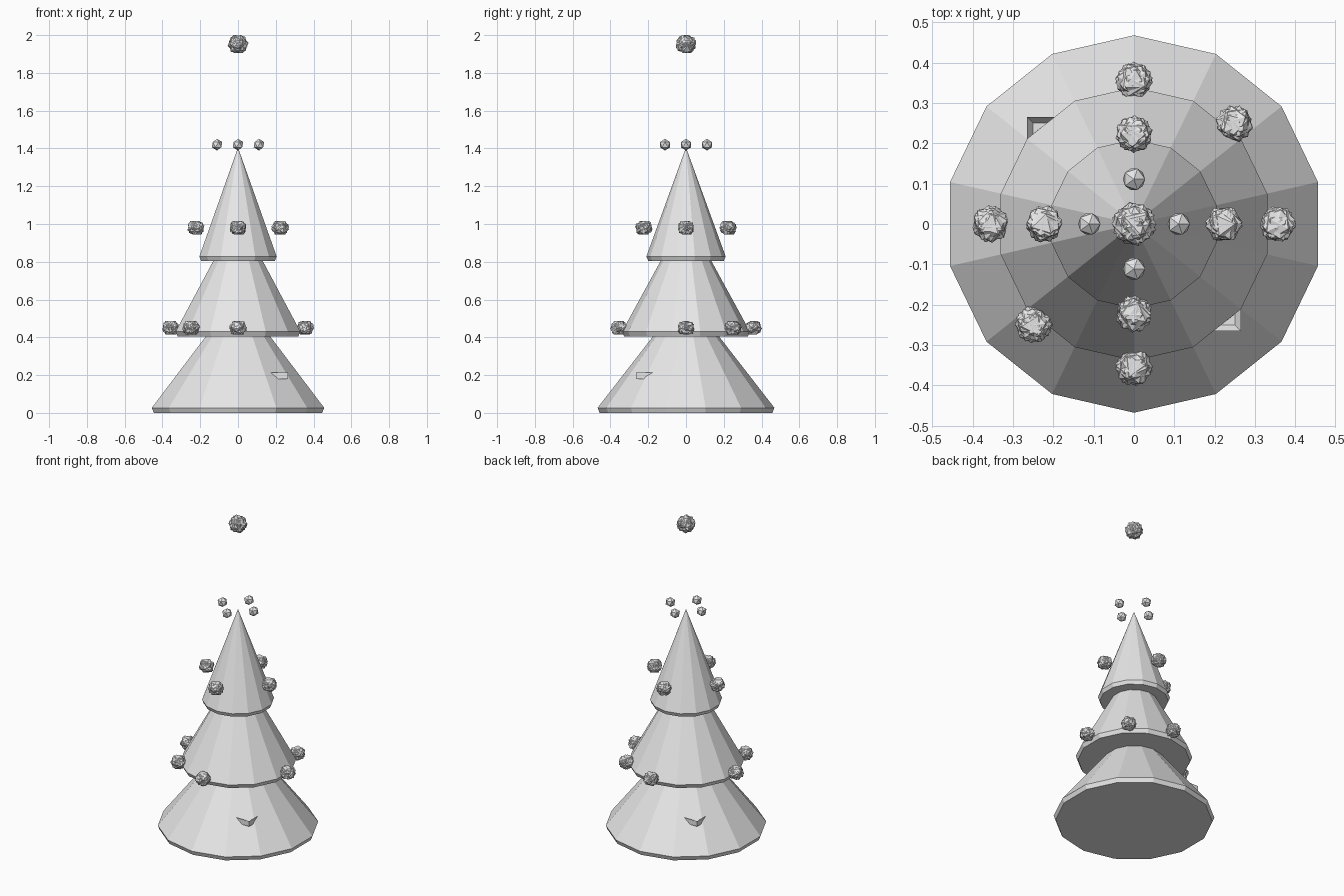
import bpy, bmesh, math, random
from mathutils import Matrix, Vector, Euler

if "Cube" in bpy.data.objects:
    bpy.data.objects.remove(bpy.data.objects["Cube"])

random.seed(4)
grey = bpy.data.materials.new("plain_grey")
grey.diffuse_color = (0.8, 0.8, 0.8, 1)
grey.use_nodes = True
grey.node_tree.nodes["Principled BSDF"].inputs["Base Color"].default_value = grey.diffuse_color


def finish(bm, name):
    bmesh.ops.recalc_face_normals(bm, faces=bm.faces)
    mesh = bpy.data.meshes.new(name)
    bm.to_mesh(mesh)
    bm.free()
    mesh.materials.append(grey)
    obj = bpy.data.objects.new(name, mesh)
    bpy.context.collection.objects.link(obj)
    return obj


def tier(name, z0, z1, apex, r_bottom, r_rim, sides=14):
    """Closed cone with a narrow lip that tapers in underneath."""
    bm = bmesh.new()
    rings = []
    for z, r in ((z0, r_bottom), (z1, r_rim)):
        rings.append([bm.verts.new((r * math.sin(math.tau * i / sides),
                                    r * math.cos(math.tau * i / sides), z))
                      for i in range(sides)])
    tip = bm.verts.new((0, 0, apex))
    low, rim = rings
    bm.faces.new(low)
    for i in range(sides):
        j = (i + 1) % sides
        bm.faces.new((low[i], low[j], rim[j], rim[i]))
        bm.faces.new((rim[i], rim[j], tip))
    finish(bm, name)


def bauble(name, centre, radius, half_height, copies):
    """Several turned icosahedra sharing one centre, flattened top and bottom."""
    bm = bmesh.new()
    for k in range(copies):
        turn = Euler([random.uniform(0, math.tau) if copies > 1 else 0
                      for _ in range(3)]).to_matrix().to_4x4()
        bmesh.ops.create_icosphere(bm, subdivisions=1, radius=radius, matrix=turn)
    for v in bm.verts:
        v.co.z = max(-half_height, min(half_height, v.co.z))
        v.co += Vector(centre)
    finish(bm, name)


def tray(name, sx, sy):
    """Shallow square tray whose outer corner pokes through the lowest tier."""
    bm = bmesh.new()
    place = Matrix.Translation((sx * 0.2, sy * 0.2, 0.196)) @ Matrix.Diagonal((0.13, 0.13, 0.034, 1))
    bmesh.ops.create_cube(bm, size=1, matrix=place)
    top = max(bm.faces, key=lambda f: f.calc_center_median().z)
    bmesh.ops.inset_region(bm, faces=[top], thickness=0.02)
    bmesh.ops.translate(bm, verts=top.verts, vec=(0, 0, -0.02))
    finish(bm, name)


# Tree tiers
tier("lower_tier", 0.0, 0.027, 0.63, 0.457, 0.468)
tier("middle_tier", 0.405, 0.43, 1.05, 0.327, 0.339)
tier("upper_tier", 0.805, 0.828, 1.405, 0.2, 0.21)

# Baubles around the tiers
cross = ((1, 0), (0, 1), (-1, 0), (0, -1))
for i, (x, y) in enumerate(cross):
    bauble(f"tip_bauble_{i}", (0.111 * x, 0.111 * y, 1.42), 0.031, 0.031, 1)
    bauble(f"upper_bauble_{i}", (0.223 * x, 0.223 * y, 0.98), 0.047, 0.036, 5)
    bauble(f"lower_bauble_{i}", (0.356 * x, 0.356 * y, 0.45), 0.047, 0.036, 5)
for i, s in enumerate((1, -1)):
    bauble(f"diagonal_bauble_{i}", (0.249 * s, 0.249 * s, 0.45), 0.047, 0.036, 5)
    tray(f"corner_tray_{i}", s, -s)

# Floating top ornament
bauble("top_ornament", (0, 0, 1.952), 0.056, 0.048, 5)
